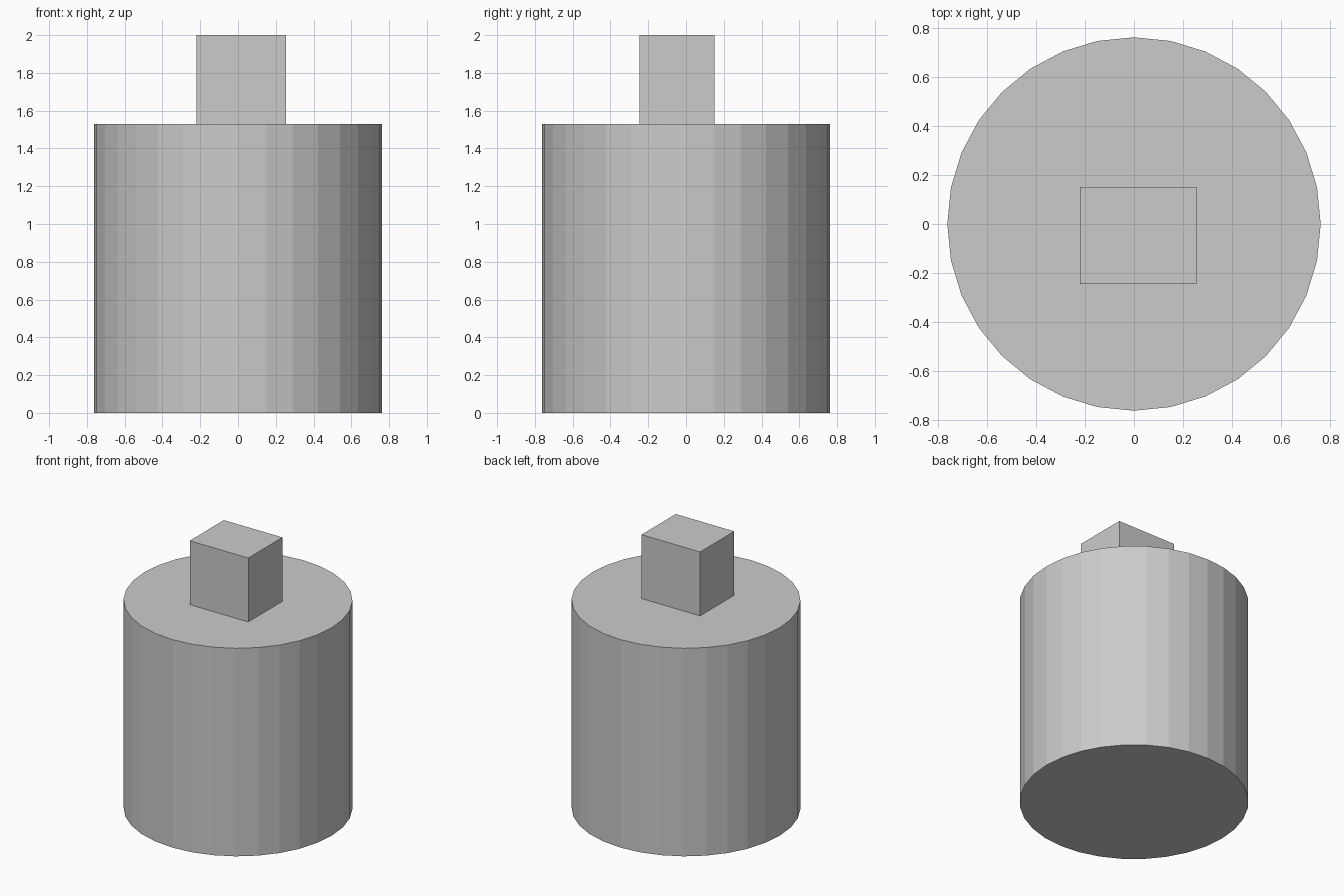
import bpy

if "Cube" in bpy.data.objects:
    bpy.data.objects.remove(bpy.data.objects["Cube"])

RADIUS = 0.763
BODY_TOP = 1.53
TOTAL = 2.0

# Flat-shaded 32-sided body
bpy.ops.mesh.primitive_cylinder_add(vertices=32, radius=RADIUS, depth=BODY_TOP,
                                    location=(0, 0, BODY_TOP / 2))
bpy.context.object.name = "cylinder_body"

# Slightly off-centre block standing on the body
x0, x1 = -0.221, 0.255
y0, y1 = -0.245, 0.152
bpy.ops.mesh.primitive_cube_add(size=1, location=((x0 + x1) / 2, (y0 + y1) / 2,
                                                  (BODY_TOP + TOTAL) / 2))
block = bpy.context.object
block.name = "top_block"
block.scale = (x1 - x0, y1 - y0, TOTAL - BODY_TOP)
bpy.ops.object.transform_apply(location=False, rotation=False, scale=True)
